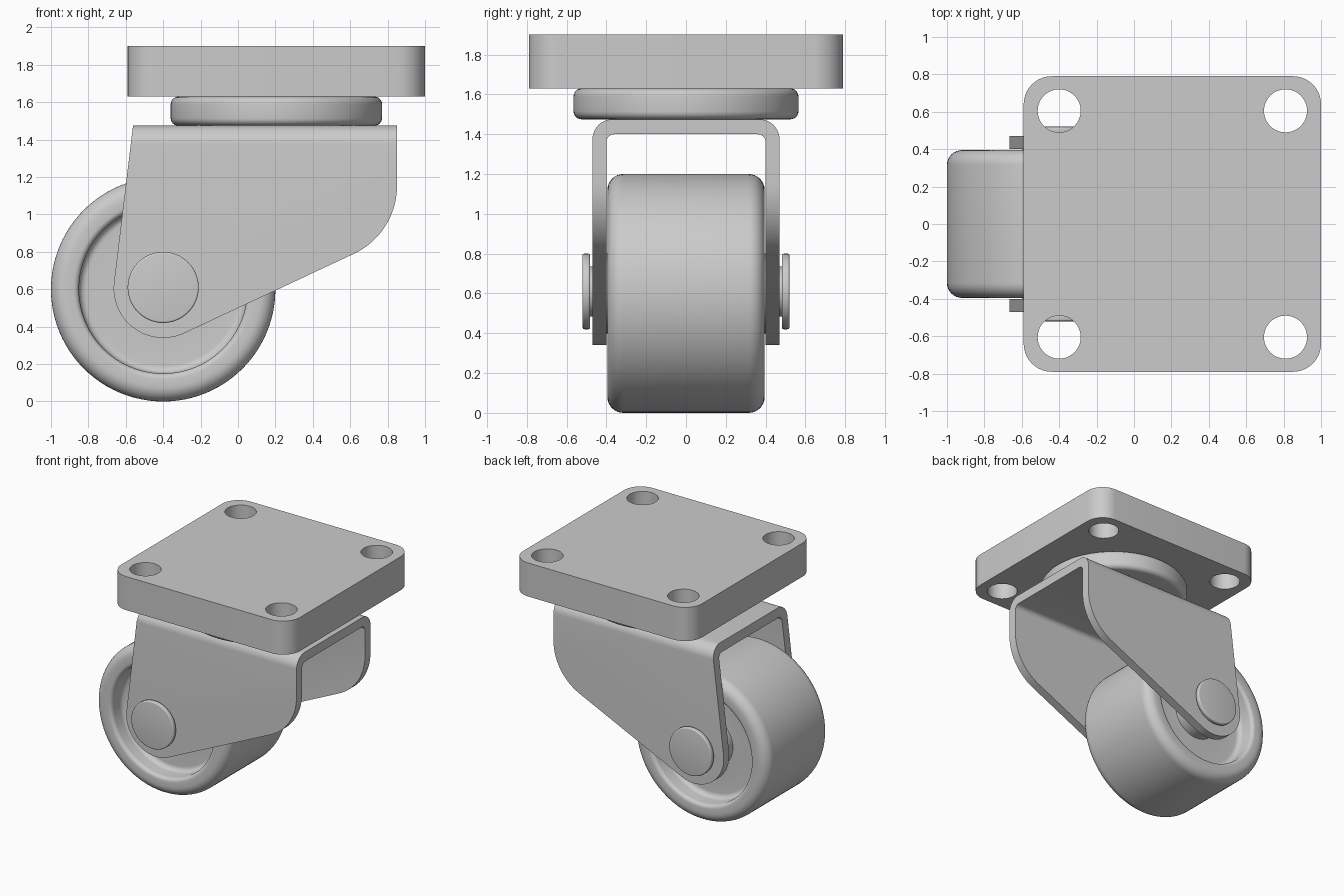
import bpy, bmesh, math
from mathutils import Vector

if "Cube" in bpy.data.objects:
    bpy.data.objects.remove(bpy.data.objects["Cube"])

metal = bpy.data.materials.new("grey metal")
metal.diffuse_color = (0.6, 0.6, 0.6, 1)
metal.use_nodes = True
metal.node_tree.nodes["Principled BSDF"].inputs["Base Color"].default_value = metal.diffuse_color


def finish(name, bm):
    bmesh.ops.remove_doubles(bm, verts=bm.verts, dist=1e-5)
    bmesh.ops.recalc_face_normals(bm, faces=bm.faces)
    me = bpy.data.meshes.new(name)
    bm.to_mesh(me)
    bm.free()
    me.materials.append(metal)
    ob = bpy.data.objects.new(name, me)
    bpy.context.collection.objects.link(ob)
    return ob


def arc(cx, cy, r, a0, a1, n=10):
    return [(cx + r * math.cos(math.radians(a0 + (a1 - a0) * i / n)),
             cy + r * math.sin(math.radians(a0 + (a1 - a0) * i / n))) for i in range(n + 1)]


def prism(name, pts, place, lo, hi):
    """Extrude a 2D outline; place(u, v, w) maps to xyz."""
    bm = bmesh.new()
    a = [bm.verts.new(place(u, v, lo)) for u, v in pts]
    b = [bm.verts.new(place(u, v, hi)) for u, v in pts]
    bm.faces.new(a)
    bm.faces.new(b[::-1])
    for i in range(len(pts)):
        j = (i + 1) % len(pts)
        bm.faces.new((a[i], a[j], b[j], b[i]))
    return finish(name, bm)


def lathe(name, pts, centre, axis, n=72):
    """Revolve (radius, height) points around the z or y axis."""
    bm = bmesh.new()
    rings = []
    for r, h in pts:
        ring = []
        for k in range(n if r > 0 else 1):
            t = math.tau * k / n
            c, s = r * math.cos(t), r * math.sin(t)
            p = Vector((c, s, h)) if axis == 'z' else Vector((c, h, s))
            ring.append(bm.verts.new(p + Vector(centre)))
        rings.append(ring)
    for p, q in zip(rings, rings[1:]):
        for k in range(n):
            f = [p[k % len(p)], p[(k + 1) % len(p)], q[(k + 1) % len(q)], q[k % len(q)]]
            bm.faces.new(list(dict.fromkeys(f)))
    return finish(name, bm)


def boolean(ob, tool, op):
    m = ob.modifiers.new("cut", 'BOOLEAN')
    m.operation, m.object, m.solver = op, tool, 'EXACT'
    bpy.context.view_layer.objects.active = ob
    bpy.ops.object.modifier_apply(modifier=m.name)
    bpy.data.objects.remove(tool)


# Mounting plate with rounded corners and four bolt holes
R = 0.15
outline = (arc(1 - R, 0.79 - R, R, 0, 90) + arc(-0.59 + R, 0.79 - R, R, 90, 180)
           + arc(-0.59 + R, -0.79 + R, R, 180, 270) + arc(1 - R, -0.79 + R, R, 270, 360))
plate = prism("mounting_plate", outline, lambda u, v, w: (u, v, w), 1.63, 1.90)
for x in (-0.4, 0.81):
    for y in (-0.605, 0.605):
        hole = lathe("hole_cutter", [(0, 1.5), (0.115, 1.5), (0.115, 2), (0, 2)], (x, y, 0), 'z', 48)
        boolean(plate, hole, 'DIFFERENCE')

# Swivel bearing
swivel = lathe("swivel_bearing", [(0, 1.475)] + arc(0.525, 1.515, 0.04, -90, 0, 6)
               + arc(0.525, 1.59, 0.04, 0, 90, 6) + [(0, 1.63)], (0.205, 0, 0), 'z', 96)

# Fork: bent U section trimmed to the side outline
section = ([(0.47, 0.2)] + arc(0.37, 1.375, 0.10, 0, 90) + arc(-0.37, 1.375, 0.10, 90, 180)
           + [(-0.47, 0.2), (-0.40, 0.2)] + arc(-0.36, 1.36, 0.04, 180, 90, 6)
           + arc(0.36, 1.36, 0.04, 90, 0, 6) + [(0.40, 0.2)])
fork = prism("fork", section, lambda u, v, w: (w, u, v), -1, 1.2)
side = ([(0.85, 1.6), (-0.546, 1.6)] + arc(-0.4, 0.605, 0.265, 173.4, 295.4, 24)
        + arc(0.45, 1.152, 0.40, -64.6, 0, 14))
trim = prism("fork_trim", side, lambda u, v, w: (u, w, v), -0.7, 0.7)
boolean(fork, trim, 'INTERSECT')

# Wheel: rounded tread, recessed faces and raised hub
half = ([(0, 0.40), (0.20, 0.40), (0.20, 0.26)] + arc(0.41, 0.29, 0.04, -90, 0, 5)
        + arc(0.48, 0.365, 0.03, 180, 90, 5) + arc(0.52, 0.315, 0.08, 90, 0, 8))
wheel = lathe("wheel", half + [(r, -h) for r, h in reversed(half)], (-0.4, 0, 0.6), 'y', 96)

# Axle with a flat cap at each end
axle = lathe("axle", [(0, -0.49), (0.125, -0.49), (0.125, 0.49), (0, 0.49)], (-0.4, 0, 0.61), 'y')
caps = []
for s, label in ((-1, "front"), (1, "back")):
    prof = [(0, 0.482)] + arc(0.18, 0.492, 0.01, -90, 0, 4) + arc(0.18, 0.51, 0.01, 0, 90, 4) + [(0, 0.52)]
    caps.append(lathe("axle_cap_" + label, [(r, s * h) for r, h in prof], (-0.4, 0, 0.61), 'y'))

# Smooth shading with crisp edges
for ob in bpy.context.collection.objects:
    ob.select_set(True)
bpy.context.view_layer.objects.active = plate
bpy.ops.object.shade_smooth_by_angle(angle=math.radians(35))
